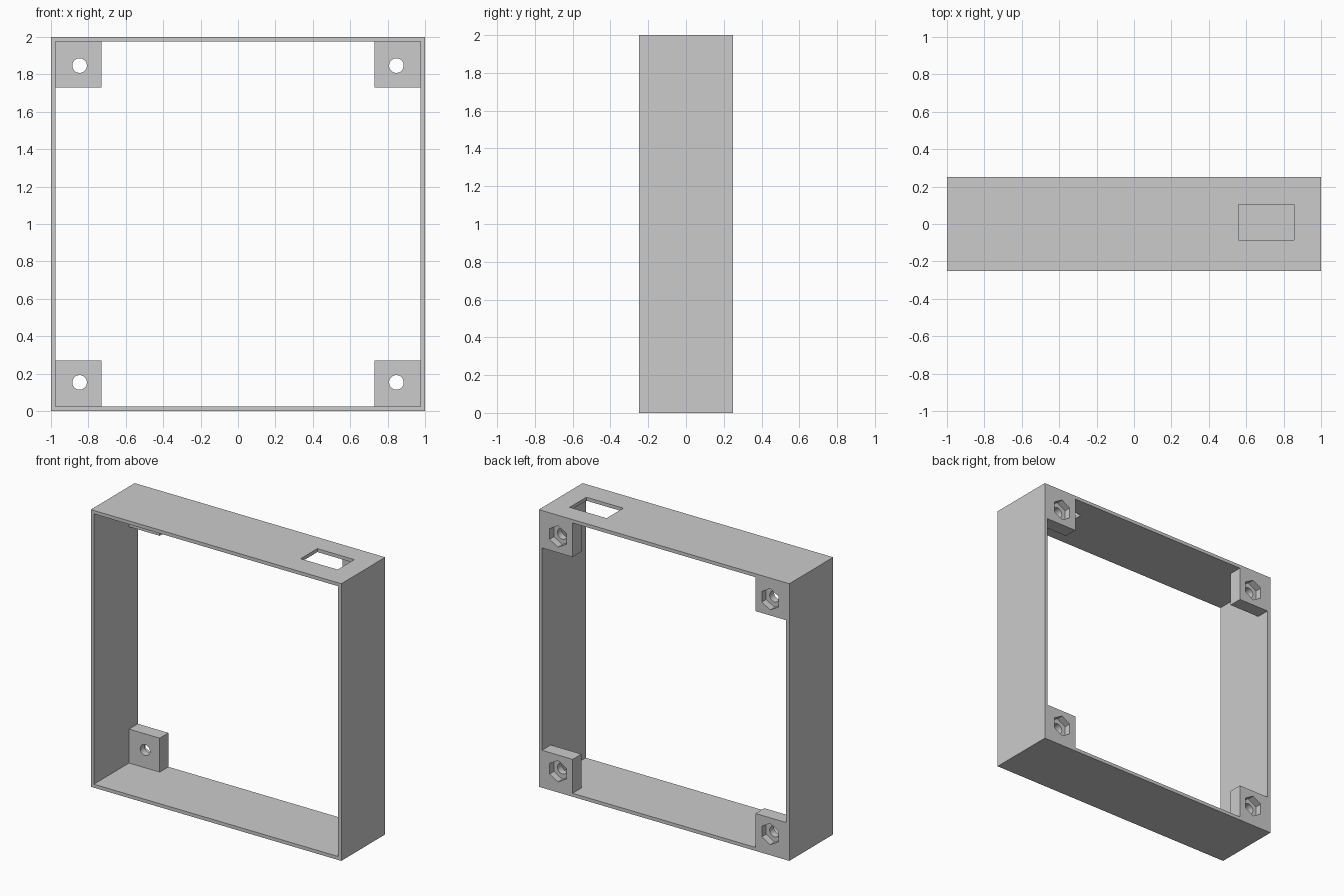
import bpy, bmesh
from math import radians
from mathutils import Matrix

cube = bpy.data.objects.get("Cube")
if cube:
    bpy.data.objects.remove(cube, do_unlink=True)

HALF, DEPTH, WALL = 1.0, 0.25, 0.025
BLOCK, THICK = 0.73, 0.1        # inner edge and thickness of corner blocks
HOLE = 0.847                    # screw offset from the centre

grey = bpy.data.materials.new("plain grey")
grey.use_nodes = True
grey.diffuse_color = (0.6, 0.6, 0.6, 1)
grey.node_tree.nodes["Principled BSDF"].inputs["Base Color"].default_value = (0.6, 0.6, 0.6, 1)


def make(name, build):
    bm = bmesh.new()
    build(bm)
    mesh = bpy.data.meshes.new(name)
    bm.to_mesh(mesh)
    bm.free()
    obj = bpy.data.objects.new(name, mesh)
    bpy.context.collection.objects.link(obj)
    mesh.materials.append(grey)
    return obj


def box(bm, low, high):
    mid = [(a + b) / 2 for a, b in zip(low, high)]
    size = [b - a for a, b in zip(low, high)]
    bmesh.ops.create_cube(bm, size=1, matrix=Matrix.Translation(mid) @ Matrix.Diagonal((*size, 1)))


def bore(bm, sides, radius, y0, y1, x, z, turn=0):
    place = Matrix.Translation((x, (y0 + y1) / 2, z)) @ Matrix.Rotation(radians(90), 4, 'X')
    bmesh.ops.create_cone(bm, cap_ends=True, segments=sides, radius1=radius, radius2=radius,
                          depth=y1 - y0, matrix=place @ Matrix.Rotation(radians(turn), 4, 'Z'))


def boolean(obj, name, operation, build):
    tool = make(name, build)
    tool.hide_render = True
    tool.hide_set(True)
    mod = obj.modifiers.new(name, 'BOOLEAN')
    mod.operation, mod.solver, mod.object = operation, 'EXACT', tool
    bpy.context.view_layer.objects.active = obj
    bpy.ops.object.modifier_apply(modifier=name)
    bpy.data.objects.remove(tool, do_unlink=True)


corners = [(sx, sz) for sx in (-1, 1) for sz in (-1, 1)]


# Square frame with four corner blocks left standing at the back
frame = make("frame", lambda bm: box(bm, (-HALF, -DEPTH, 0), (HALF, DEPTH, 2 * HALF)))
inner = HALF - WALL
boolean(frame, "front_opening", 'DIFFERENCE', lambda bm: box(
    bm, (-inner, -DEPTH - 0.1, WALL), (inner, DEPTH - THICK, 2 * HALF - WALL)))


def back_openings(bm):
    # A plus-shaped outline leaves only the corners
    outline = [(inner, BLOCK), (BLOCK, BLOCK), (BLOCK, inner)]
    points = []
    for sx, sz, order in ((1, 1, 1), (-1, 1, -1), (-1, -1, 1), (1, -1, -1)):
        points += [(sx * x, HALF + sz * z) for x, z in outline[::order]]
    face = bm.faces.new([bm.verts.new((x, -0.05, z)) for x, z in points])
    extruded = bmesh.ops.extrude_face_region(bm, geom=[face])["geom"]
    verts = [v for v in extruded if isinstance(v, bmesh.types.BMVert)]
    bmesh.ops.translate(bm, verts=verts, vec=(0, DEPTH + 0.15, 0))
    bmesh.ops.recalc_face_normals(bm, faces=bm.faces)


boolean(frame, "back_opening", 'DIFFERENCE', back_openings)

# Screw holes and hexagonal nut pockets in the corner blocks
boolean(frame, "screw_holes", 'DIFFERENCE', lambda bm: [
    bore(bm, 32, 0.039, 0.05, 0.35, sx * HOLE, HALF + sz * HOLE) for sx, sz in corners])
boolean(frame, "nut_pockets", 'DIFFERENCE', lambda bm: [
    bore(bm, 6, 0.077, DEPTH - 0.05, 0.35, sx * HOLE, HALF + sz * HOLE) for sx, sz in corners])

# Rectangular cable window in the top wall
boolean(frame, "cable_window", 'DIFFERENCE', lambda bm: box(
    bm, (0.56, -0.085, 1.9), (0.855, 0.105, 2.1)))

# Smooth bores with sharp edges elsewhere
bpy.ops.object.select_all(action='DESELECT')
frame.select_set(True)
bpy.context.view_layer.objects.active = frame
bpy.ops.object.shade_smooth_by_angle(angle=radians(30))
